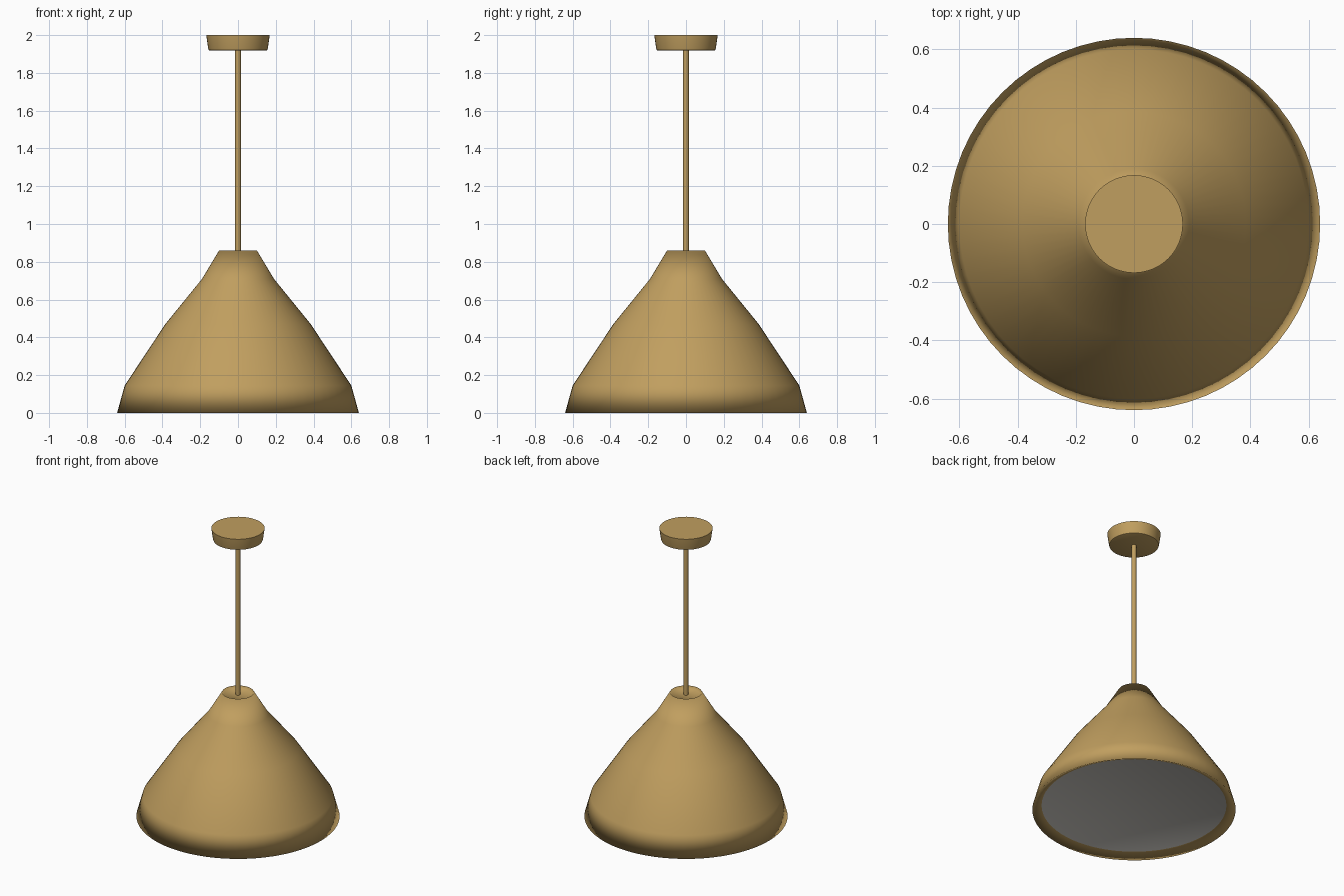
import bpy, bmesh
from math import cos, sin, tau, radians

old = bpy.data.objects.get("Cube")
if old:
    bpy.data.objects.remove(old, do_unlink=True)


def material(name, rgb):
    mat = bpy.data.materials.new(name)
    mat.use_nodes = True
    mat.diffuse_color = (*rgb, 1)
    mat.node_tree.nodes["Principled BSDF"].inputs["Base Color"].default_value = (*rgb, 1)
    return mat


brass = material("brass", (0.53, 0.345, 0.115))
light_grey = material("light grey", (0.60, 0.58, 0.54))


def lathe(name, profile, mats, sides=64, first_cap_mat=0, sharp_angle=None):
    """Revolve (radius, height) points about z and close both ends."""
    bm = bmesh.new()
    rings = [[bm.verts.new((r * cos(tau * i / sides), r * sin(tau * i / sides), z))
              for i in range(sides)] for r, z in profile]
    for low, high in zip(rings, rings[1:]):
        for i in range(sides):
            j = (i + 1) % sides
            bm.faces.new((low[i], low[j], high[j], high[i]))
    bm.faces.new(rings[0][::-1]).material_index = first_cap_mat
    bm.faces.new(rings[-1])
    for face in bm.faces:
        face.smooth = True
    mesh = bpy.data.meshes.new(name)
    bm.to_mesh(mesh)
    bm.free()
    for mat in mats:
        mesh.materials.append(mat)
    obj = bpy.data.objects.new(name, mesh)
    bpy.context.collection.objects.link(obj)
    if sharp_angle:
        bpy.ops.object.select_all(action="DESELECT")
        obj.select_set(True)
        bpy.context.view_layer.objects.active = obj
        bpy.ops.object.shade_smooth_by_angle(angle=radians(sharp_angle))
    return obj


# Conical shade: recessed grey diffuser, lip, flared wall, recessed top
lathe("shade",
      [(0.582, 0.03), (0.64, 0), (0.60, 0.145), (0.385, 0.47),
       (0.19, 0.71), (0.10, 0.86), (0.088, 0.845)],
      [brass, light_grey], first_cap_mat=1)

# Hanging rod
lathe("rod", [(0.015, 0.845), (0.015, 1.93)], [brass], sides=24, sharp_angle=40)

# Ceiling canopy with a softened lower edge
lathe("canopy", [(0.148, 1.918), (0.155, 1.921), (0.158, 1.93), (0.168, 2.0)],
      [brass], sharp_angle=40)
